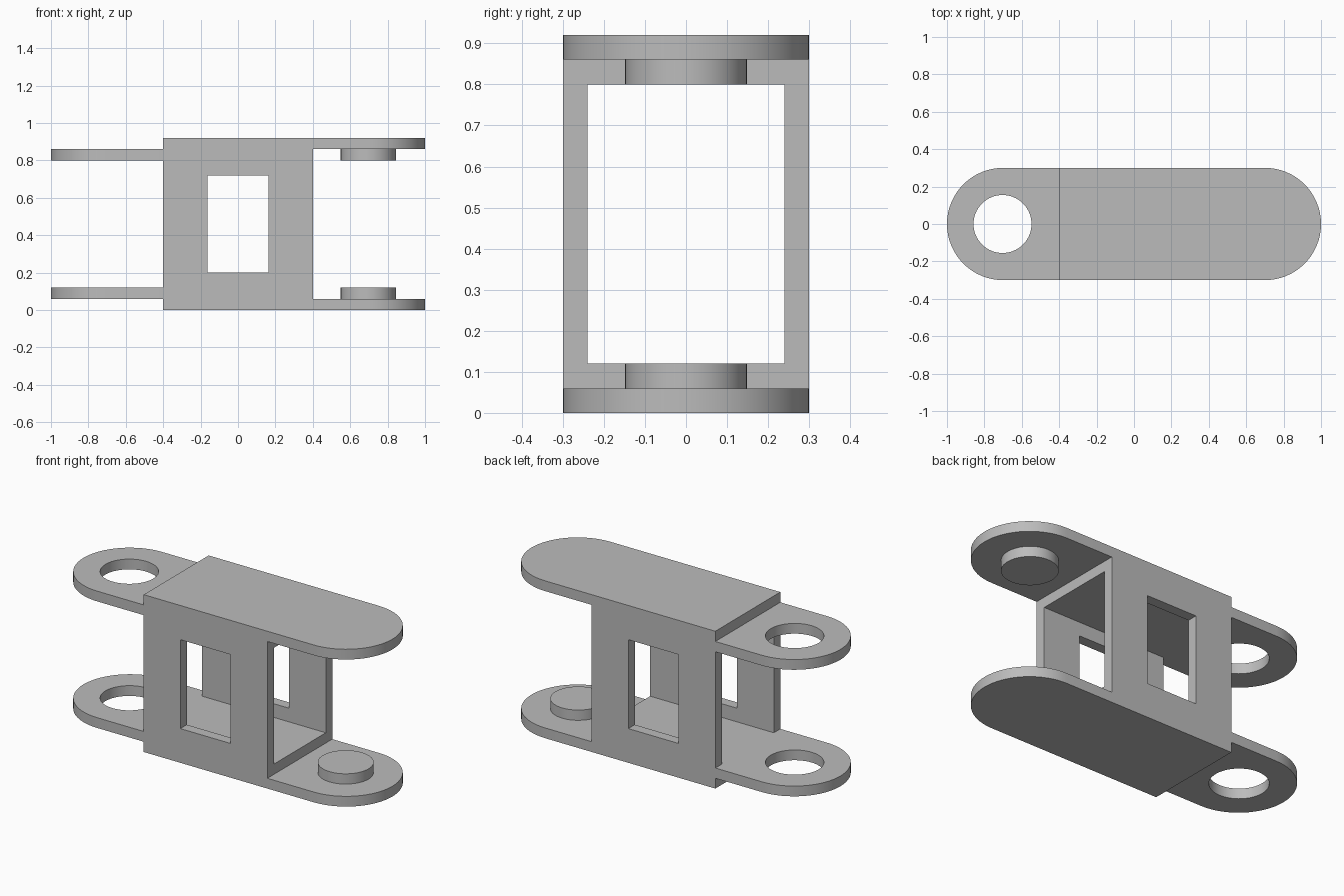
import bpy
import bmesh
from math import cos, sin, pi, radians

cube = bpy.data.objects.get("Cube")
if cube:
    bpy.data.objects.remove(cube, do_unlink=True)

grey = bpy.data.materials.new("plain grey")
grey.use_nodes = True
colour = (0.5, 0.5, 0.5, 1)
grey.diffuse_color = colour
grey.node_tree.nodes["Principled BSDF"].inputs["Base Color"].default_value = colour

HEIGHT, HALF_WIDTH, BODY, PLATE, PIVOT = 0.92, 0.3, 0.4, 0.06, 0.7


def prism(name, outline, z0, z1):
    """Extrude a counter-clockwise xy outline from z0 to z1."""
    bm = bmesh.new()
    base = bm.faces.new([bm.verts.new((x, y, z0)) for x, y in outline])
    top = bmesh.ops.extrude_face_region(bm, geom=[base], use_keep_orig=True)
    moved = [v for v in top["geom"] if isinstance(v, bmesh.types.BMVert)]
    bmesh.ops.translate(bm, verts=moved, vec=(0, 0, z1 - z0))
    bmesh.ops.recalc_face_normals(bm, faces=bm.faces)
    mesh = bpy.data.meshes.new(name)
    bm.to_mesh(mesh)
    bm.free()
    mesh.materials.append(grey)
    obj = bpy.data.objects.new(name, mesh)
    bpy.context.collection.objects.link(obj)
    return obj


def box(name, x0, x1, half_y, z0, z1):
    return prism(name, [(x0, -half_y), (x1, -half_y), (x1, half_y), (x0, half_y)], z0, z1)


def disc(name, x, radius, z0, z1, n=64):
    ring = [(x + radius * cos(2 * pi * i / n), radius * sin(2 * pi * i / n)) for i in range(n)]
    return prism(name, ring, z0, z1)


def tongue(name, side, z0, n=32):
    """Plate running out of the body to a half-round end."""
    arc = [(side * (PIVOT + HALF_WIDTH * cos(a)), side * HALF_WIDTH * sin(a))
           for a in (pi * i / n - pi / 2 for i in range(n + 1))]
    root = side * (BODY - 0.1)
    outline = arc + [(root, side * HALF_WIDTH), (root, -side * HALF_WIDTH)]
    return prism(name, outline, z0, z0 + PLATE)


def combine(target, tool, operation):
    mod = target.modifiers.new(operation.lower(), 'BOOLEAN')
    mod.operation, mod.solver, mod.object = operation, 'EXACT', tool
    bpy.context.view_layer.objects.active = target
    bpy.ops.object.modifier_apply(modifier=mod.name)
    bpy.data.objects.remove(tool, do_unlink=True)


# Hollow body with a window through both side walls
link = box("chain_link", -BODY, BODY, HALF_WIDTH, 0, HEIGHT)
combine(link, box("tunnel", -0.6, 0.6, 0.24, 2 * PLATE, HEIGHT - 2 * PLATE), 'DIFFERENCE')
combine(link, box("window", -0.163, 0.163, 0.5, 0.2, 0.72), 'DIFFERENCE')

# Outer tongues carry inward pegs, inner tongues carry matching holes
for outer_z, inner_z in ((0, PLATE), (HEIGHT - PLATE, HEIGHT - 2 * PLATE)):
    combine(link, tongue("outer_tongue", 1, outer_z), 'UNION')
    peg_z = min(outer_z, inner_z) + (0.03 if outer_z == 0 else 0)
    combine(link, disc("peg", PIVOT - 0.003, 0.148, peg_z, peg_z + 0.09), 'UNION')
    inner = tongue("inner_tongue", -1, inner_z)
    combine(inner, disc("hole", -PIVOT - 0.003, 0.155, inner_z - 0.02, inner_z + 0.08), 'DIFFERENCE')
    combine(link, inner, 'UNION')

# Smooth rounded ends, sharp corners
bpy.ops.object.select_all(action='DESELECT')
link.select_set(True)
bpy.context.view_layer.objects.active = link
bpy.ops.object.shade_smooth_by_angle(angle=radians(30))
